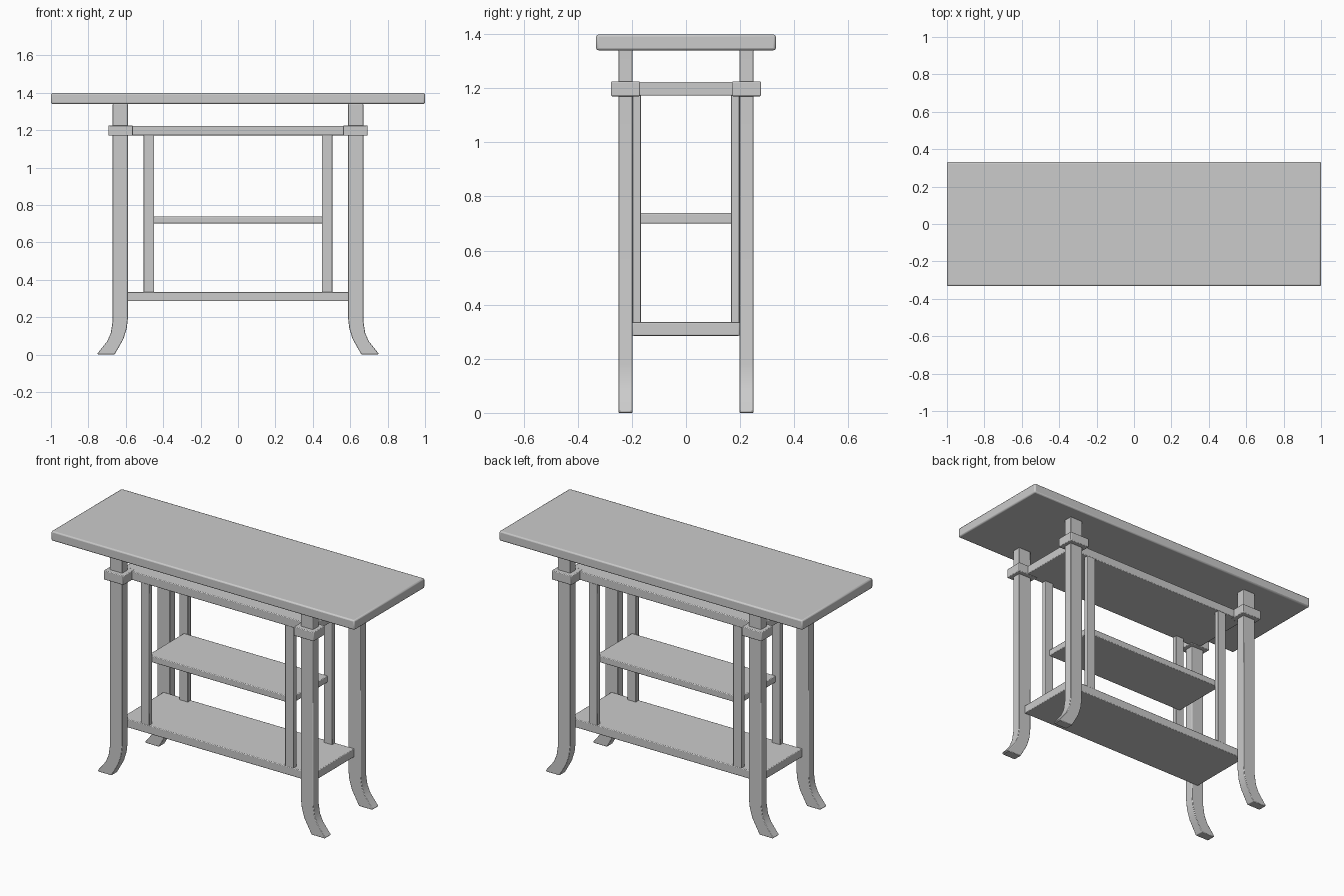
import bpy
import bmesh
import math

cube = bpy.data.objects.get("Cube")
if cube:
    bpy.data.objects.remove(cube, do_unlink=True)

grey = bpy.data.materials.new("plain grey")
grey.use_nodes = True
grey.diffuse_color = (0.6, 0.6, 0.6, 1)
grey.node_tree.nodes["Principled BSDF"].inputs["Base Color"].default_value = (0.6, 0.6, 0.6, 1)


def finish(name, bm, bevel):
    """Turn a bmesh into a named object with softened edges."""
    bmesh.ops.recalc_face_normals(bm, faces=bm.faces)
    mesh = bpy.data.meshes.new(name)
    bm.to_mesh(mesh)
    bm.free()
    mesh.materials.append(grey)
    obj = bpy.data.objects.new(name, mesh)
    bpy.context.collection.objects.link(obj)
    mod = obj.modifiers.new("soft edges", 'BEVEL')
    mod.width = bevel
    mod.segments = 2
    mod.limit_method = 'ANGLE'
    mod.angle_limit = math.radians(40)
    bpy.ops.object.select_all(action='DESELECT')
    obj.select_set(True)
    bpy.context.view_layer.objects.active = obj
    bpy.ops.object.shade_smooth_by_angle(angle=math.radians(35))
    return obj


def box(name, x, y, z, bevel=0.004):
    """Box spanning the given (low, high) ranges."""
    bm = bmesh.new()
    bmesh.ops.create_cube(bm, size=1)
    for v in bm.verts:
        for i, (low, high) in enumerate((x, y, z)):
            v.co[i] = low if v.co[i] < 0 else high
    return finish(name, bm, bevel)


def leg(name, sx, sy):
    """Straight square leg with an outward-curving foot, extruded in y."""
    outer = [(0.67, 1.34), (0.67, 0.18), (0.68, 0.115), (0.70, 0.07), (0.752, 0.005)]
    inner = [(0.745, 0), (0.66, 0), (0.637, 0.04), (0.612, 0.085), (0.595, 0.14),
             (0.588, 0.20), (0.588, 1.34)]
    bm = bmesh.new()
    face = bm.faces.new([bm.verts.new((sx * x, sy * 0.197, z)) for x, z in outer + inner])
    side = bmesh.ops.extrude_face_region(bm, geom=[face])
    for v in side["geom"]:
        if isinstance(v, bmesh.types.BMVert):
            v.co.y = sy * 0.25
    finish(name, bm, 0.003)


def span(sign, low, high):
    return tuple(sorted((sign * low, sign * high)))


# Tabletop and shelves
box("tabletop", (-1, 1), (-0.332, 0.332), (1.34, 1.398), 0.008)
box("upper_shelf", (-0.63, 0.63), (-0.198, 0.198), (1.172, 1.223))
box("middle_shelf", (-0.475, 0.475), (-0.17, 0.17), (0.70, 0.738))
box("lower_shelf", (-0.63, 0.63), (-0.198, 0.198), (0.285, 0.335))

# Legs, collars and slim inner posts at each corner
for sx, side in ((1, "left"), (-1, "right")):
    for sy, end in ((-1, "front"), (1, "back")):
        label = f"{end}_{side}"
        leg(f"{label}_leg", sx, sy)
        box(f"{label}_collar", span(sx, 0.562, 0.692), span(sy, 0.17, 0.277), (1.17, 1.225))
        box(f"{label}_post", span(sx, 0.448, 0.504), span(sy, 0.167, 0.197), (0.33, 1.175), 0.003)
